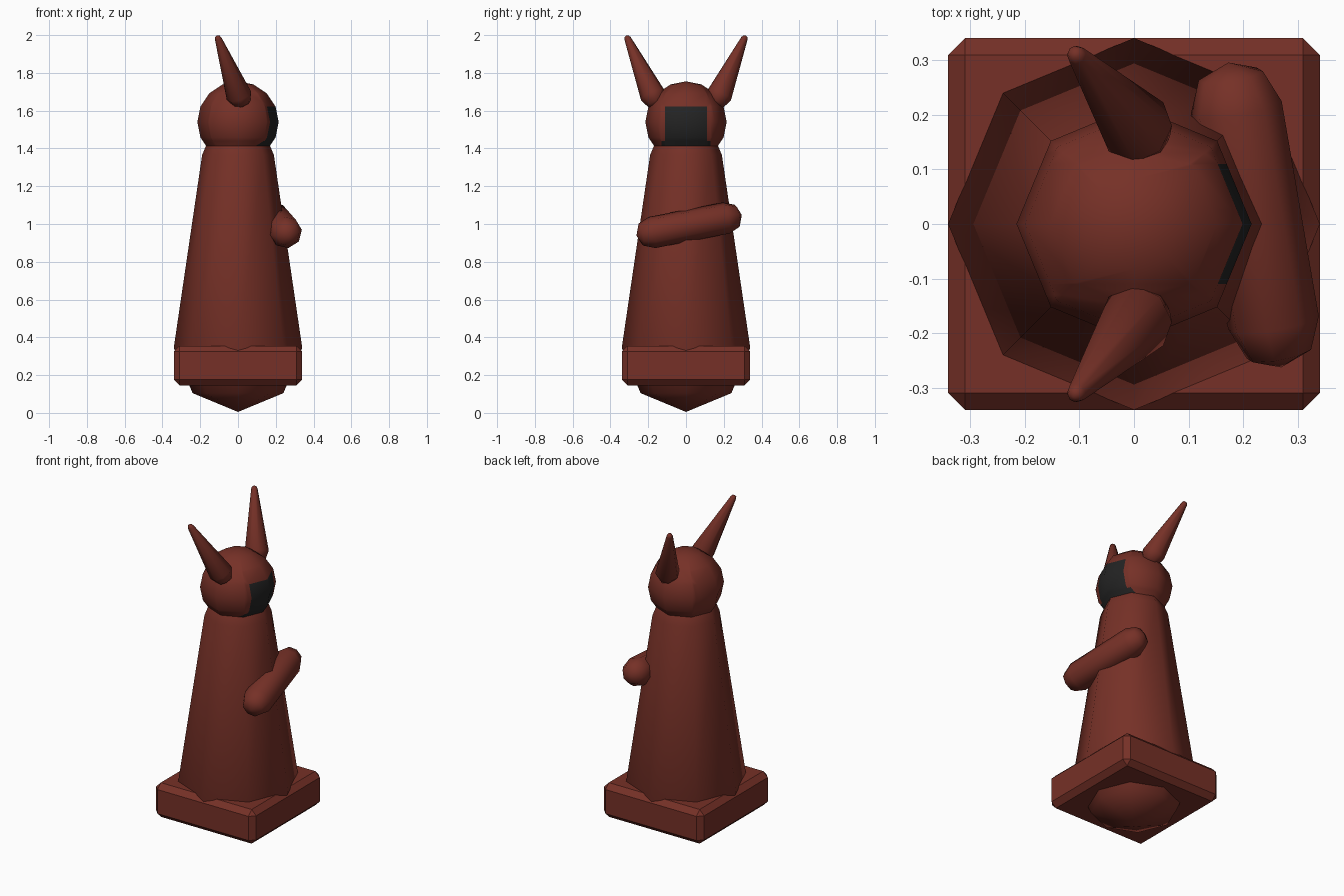
import bpy, bmesh, math
from mathutils import Vector

if "Cube" in bpy.data.objects:
    bpy.data.objects.remove(bpy.data.objects["Cube"])


def material(name, rgb):
    m = bpy.data.materials.new(name)
    m.diffuse_color = (*rgb, 1)
    m.use_nodes = True
    m.node_tree.nodes["Principled BSDF"].inputs["Base Color"].default_value = m.diffuse_color
    return m


BROWN = material("red_brown", (0.18, 0.030, 0.020))
BLACK = material("charcoal", (0.017, 0.017, 0.017))


def finish(bm, name, mats, smooth=True):
    bmesh.ops.recalc_face_normals(bm, faces=bm.faces)
    for f in bm.faces:
        f.smooth = smooth
    me = bpy.data.meshes.new(name)
    bm.to_mesh(me)
    bm.free()
    for m in mats:
        me.materials.append(m)
    ob = bpy.data.objects.new(name, me)
    bpy.context.collection.objects.link(ob)
    return ob


def capsule(name, a, b, ra, rb, sides=8):
    """Tapered capsule with low-poly rounded ends."""
    a, b = Vector(a), Vector(b)
    axis = (b - a).normalized()
    length = (b - a).length
    q = Vector((0, 0, 1)).rotation_difference(axis)
    s = math.sqrt(0.5)
    rings = [(ra * s, -ra * s), (ra, 0), (rb, length), (rb * s, length + rb * s)]
    bm = bmesh.new()
    loops = []
    for r, h in rings:
        loops.append([bm.verts.new(a + q @ Vector((
            r * math.cos(math.tau * i / sides),
            r * math.sin(math.tau * i / sides), h))) for i in range(sides)])
    low = bm.verts.new(a - axis * ra)
    high = bm.verts.new(b + axis * rb)
    for i in range(sides):
        j = (i + 1) % sides
        for l0, l1 in zip(loops, loops[1:]):
            bm.faces.new((l0[i], l0[j], l1[j], l1[i]))
        bm.faces.new((low, loops[0][j], loops[0][i]))
        bm.faces.new((high, loops[-1][i], loops[-1][j]))
    return finish(bm, name, [BROWN])


# Square chamfered base
bm = bmesh.new()
bmesh.ops.create_cube(bm, size=1)
for v in bm.verts:
    v.co = Vector((v.co.x * 0.68, v.co.y * 0.68, v.co.z * 0.21 + 0.25))
bmesh.ops.bevel(bm, geom=bm.edges[:], offset=0.031, segments=1, affect='EDGES')
finish(bm, "base", [BROWN], smooth=False)

# Tapered body
capsule("body", (0, 0, 0.345), (0, 0, 1.365), 0.34, 0.19)

# Head with a dark face panel cut into its +x side
bm = bmesh.new()
bmesh.ops.create_uvsphere(bm, u_segments=8, v_segments=8, radius=0.215)
for v in bm.verts:
    v.co.z += 1.54
for co, no in (((0, 0.11, 0), (0, 1, 0)), ((0, -0.11, 0), (0, 1, 0)),
               ((0, 0.13, 0), (0, 1, 0)), ((0, -0.13, 0), (0, 1, 0)),
               ((0, 0, 1.44), (0, 0, 1)), ((0, 0, 1.40), (0, 0, 1))):
    bmesh.ops.bisect_plane(bm, geom=bm.verts[:] + bm.edges[:] + bm.faces[:],
                           plane_co=co, plane_no=no, dist=1e-5)
for f in bm.faces:
    c = f.calc_center_median()
    half = 0.11 if c.z > 1.44 else 0.13
    if c.x > 0.05 and abs(c.y) < half and 1.40 < c.z < 1.622:
        f.material_index = 1
finish(bm, "head", [BROWN, BLACK])

# Horns, mirrored front to back
for side, name in ((-1, "front_horn"), (1, "back_horn")):
    capsule(name, (0.005, 0.175 * side, 1.68), (-0.105, 0.309 * side, 1.982), 0.068, 0.018)

# Arm folded across the chest
capsule("arm", (0.255, -0.18, 0.955), (0.187, 0.213, 1.032), 0.085, 0.085)
